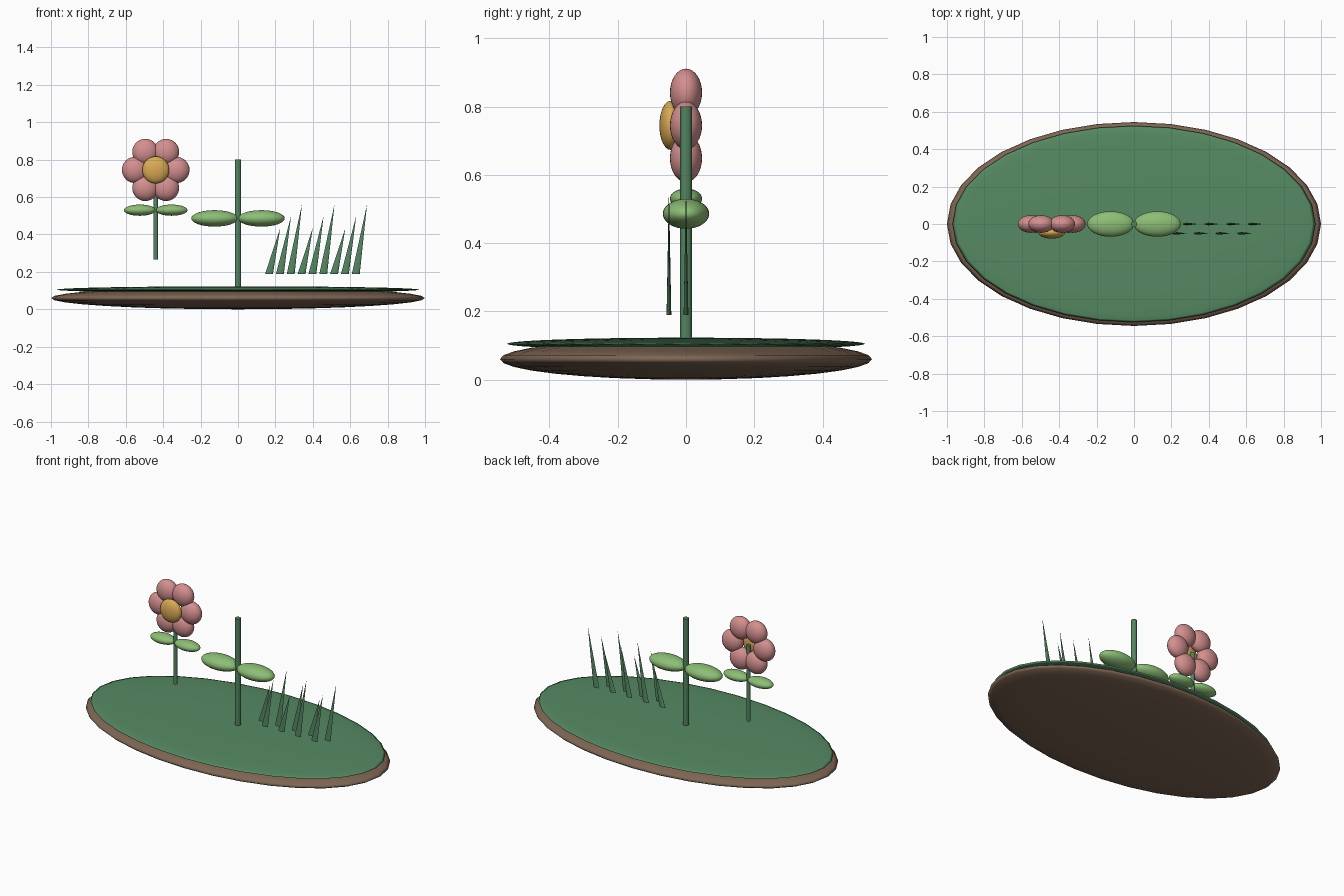
import bpy, bmesh, math
from mathutils import Matrix

if "Cube" in bpy.data.objects:
    bpy.data.objects.remove(bpy.data.objects["Cube"])


def material(name, rgb):
    m = bpy.data.materials.new(name)
    lin = [((c / 255 + 0.055) / 1.055) ** 2.4 for c in rgb]
    m.diffuse_color = (*lin, 1)
    m.use_nodes = True
    m.node_tree.nodes["Principled BSDF"].inputs["Base Color"].default_value = m.diffuse_color
    return m


GRASS = material("grass green", (86, 138, 99))
SOIL = material("soil brown", (126, 102, 84))
STEM = material("stem green", (84, 134, 98))
LEAF = material("leaf green", (141, 190, 118))
PINK = material("petal pink", (212, 143, 143))
GOLD = material("centre gold", (217, 170, 84))


def finish(name, bm, mat, smooth=True):
    me = bpy.data.meshes.new(name)
    bm.to_mesh(me)
    bm.free()
    me.materials.append(mat)
    ob = bpy.data.objects.new(name, me)
    bpy.context.collection.objects.link(ob)
    bpy.context.view_layer.objects.active = ob
    bpy.ops.object.select_all(action='DESELECT')
    ob.select_set(True)
    if smooth:
        bpy.ops.object.shade_smooth()
    else:
        bpy.ops.object.shade_smooth_by_angle(angle=math.radians(40))
    return ob


def ellipsoid(name, centre, radii, mat, seg=32, rings=16):
    bm = bmesh.new()
    bmesh.ops.create_uvsphere(bm, u_segments=seg, v_segments=rings, radius=1)
    bmesh.ops.transform(bm, verts=bm.verts,
                        matrix=Matrix.Translation(centre) @ Matrix.Diagonal((*radii, 1)))
    return finish(name, bm, mat)


def rod(name, x, z0, z1, r):
    bm = bmesh.new()
    bmesh.ops.create_cone(bm, cap_ends=True, segments=16, radius1=r, radius2=r,
                          depth=z1 - z0,
                          matrix=Matrix.Translation((x, 0, (z0 + z1) / 2)))
    return finish(name, bm, STEM, smooth=False)


def blade(name, x, y, z, height, lean):
    # flattened cone, sheared sideways so the base stays level
    bm = bmesh.new()
    bmesh.ops.create_cone(bm, cap_ends=True, segments=12, radius1=1, radius2=0,
                          depth=1, matrix=Matrix.Translation((0, 0, 0.5)))
    for v in bm.verts:
        t = v.co.z
        v.co = (x + v.co.x * 0.021 + lean * t, y + v.co.y * 0.007, z + height * t)
    bmesh.ops.remove_doubles(bm, verts=bm.verts, dist=1e-5)
    return finish(name, bm, STEM, smooth=False)


# Ground mound and its grass layer
ellipsoid("soil_base", (0, 0, 0.06), (1, 0.545, 0.06), SOIL)
ellipsoid("grass_layer", (0, 0, 0.105), (0.97, 0.525, 0.018), GRASS)

# Bare central stem with two leaves
rod("central_stem", 0, 0.05, 0.80, 0.017)
for side, s in (("left", -1), ("right", 1)):
    ellipsoid(f"central_leaf_{side}", (s * 0.125, 0, 0.486),
              (0.125, 0.068, 0.044), LEAF)

# Flower: stem, leaves, petals, centre
FX, FZ = -0.44, 0.745
rod("flower_stem", FX, 0.265, FZ, 0.0125)
for side, s in (("left", -1), ("right", 1)):
    ellipsoid(f"flower_leaf_{side}", (FX + s * 0.085, 0, 0.53),
              (0.085, 0.047, 0.03), LEAF)
for i in range(6):
    a = math.radians(60 * i)
    ellipsoid(f"petal_{i + 1}",
              (FX + 0.111 * math.cos(a), 0, FZ + 0.111 * math.sin(a)),
              (0.07, 0.047, 0.07), PINK)
ellipsoid("flower_centre", (FX, -0.045, FZ), (0.072, 0.033, 0.072), GOLD)

# Tuft of grass blades in two staggered rows
for i in range(9):
    blade(f"grass_blade_{i + 1}", 0.166 + 0.058 * i, -0.05 * (i % 2),
          0.19, (0.245, 0.31, 0.372)[i % 3], 0.06)
